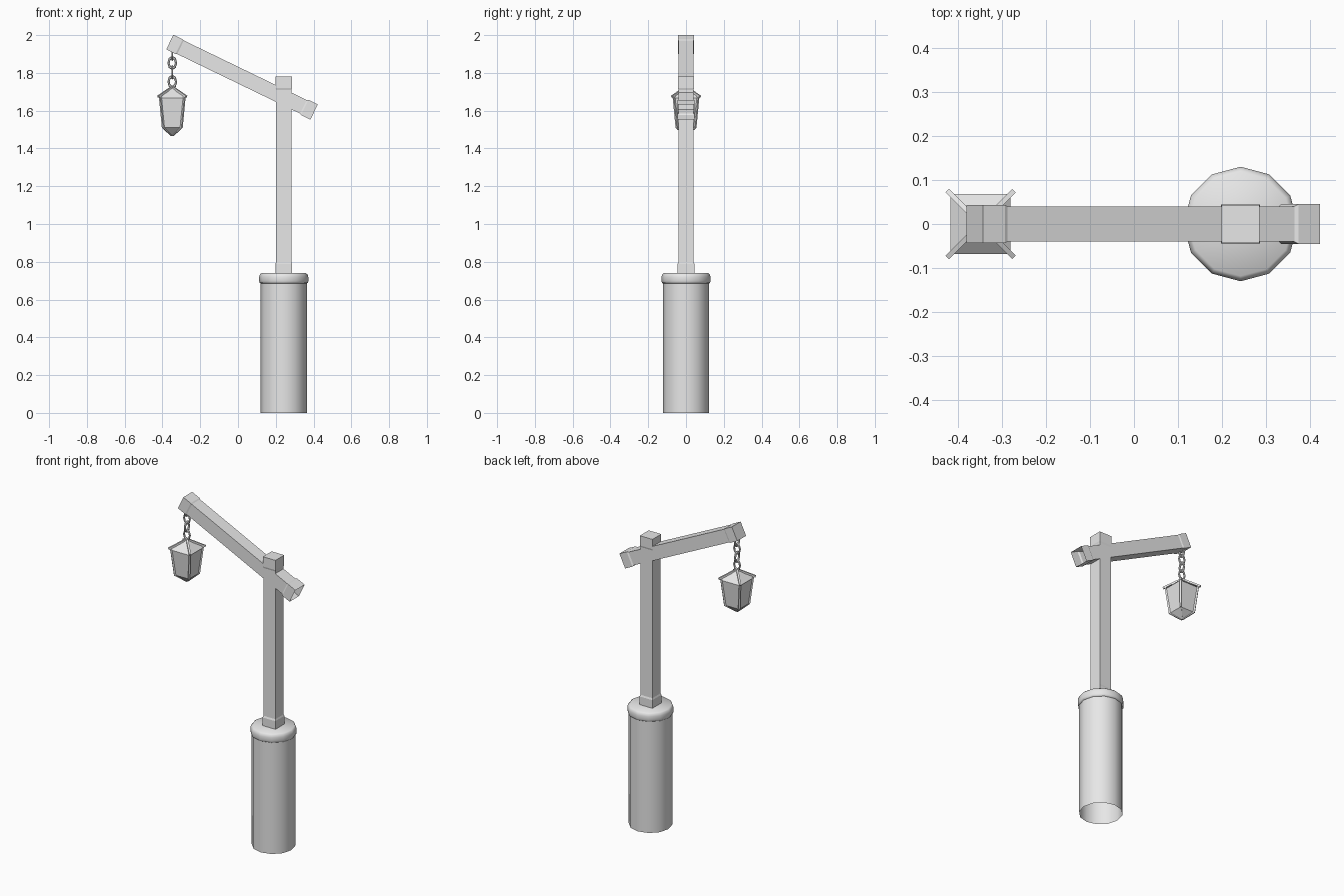
import bpy
import bmesh
import math
from mathutils import Vector

cube = bpy.data.objects.get("Cube")
if cube:
    bpy.data.objects.remove(cube)

grey = bpy.data.materials.new("plain grey")
grey.use_nodes = True
grey.diffuse_color = (0.8, 0.8, 0.8, 1)
grey.node_tree.nodes["Principled BSDF"].inputs["Base Color"].default_value = grey.diffuse_color

POST_X, LAMP_X = 0.242, -0.348


def loft(name, rings, sides, location, bottom=True, top=True, square=False):
    """Stack regular rings of (height, radius); square rings use half width."""
    bm = bmesh.new()
    turn = math.pi / sides if square else 0
    grow = math.sqrt(2) if square else 1
    loops = []
    for z, r in rings:
        angles = [turn + math.tau * i / sides for i in range(sides)]
        loops.append([bm.verts.new((r * grow * math.cos(a), r * grow * math.sin(a), z))
                      for a in angles])
    for low, high in zip(loops, loops[1:]):
        for i in range(sides):
            j = (i + 1) % sides
            bm.faces.new((low[i], low[j], high[j], high[i]))
    if bottom:
        bm.faces.new(loops[0][::-1])
    if top:
        bm.faces.new(loops[-1])
    mesh = bpy.data.meshes.new(name)
    bm.to_mesh(mesh)
    bm.free()
    mesh.materials.append(grey)
    obj = bpy.data.objects.new(name, mesh)
    obj.location = location
    bpy.context.collection.objects.link(obj)
    return obj


def smooth(obj, angle):
    bpy.ops.object.select_all(action="DESELECT")
    obj.select_set(True)
    bpy.context.view_layer.objects.active = obj
    bpy.ops.object.shade_smooth_by_angle(angle=math.radians(angle))


def bar(name, start, end, half):
    """Thin square rod between two points."""
    start, end = Vector(start), Vector(end)
    way = end - start
    rod = loft(name, [(0, half), (way.length, half)], 4, start, square=True)
    rod.rotation_euler = way.to_track_quat("Z", "Y").to_euler()
    return rod


# Round base, open underneath, with a rounded rim
base = loft("base_column", [(0, 0.122), (0.7, 0.122)], 12, (POST_X, 0, 0), False, False)
rim = loft("base_rim", [(0.685, 0.121), (0.688, 0.127), (0.697, 0.13), (0.72, 0.13),
                        (0.733, 0.126), (0.74, 0.118)], 12, (POST_X, 0, 0))
for part in (base, rim):
    smooth(part, 45)

# Square post, slightly thicker at both ends
loft("post", [(0.74, 0.044), (0.79, 0.044), (0.8, 0.04), (1.71, 0.04),
              (1.72, 0.043), (1.78, 0.043)], 4, (POST_X, 0, 0), square=True)

# Slanted beam, thicker at both ends, open at the low end
low, high = Vector((0.403, 0, 1.593)), Vector((-0.361, 0, 1.963))
length = (high - low).length
beam = loft("beam", [(0, 0.045), (0.055, 0.045), (0.063, 0.04), (length - 0.063, 0.04),
                     (length - 0.055, 0.043), (length, 0.043)], 4, low, bottom=False, square=True)
beam.rotation_euler = (0, -math.atan2(low.x - high.x, high.z - low.z), 0)

# Chain of alternating links
for i, z in enumerate((1.9, 1.853, 1.803, 1.753)):
    bpy.ops.mesh.primitive_torus_add(major_segments=8, minor_segments=6,
                                     major_radius=0.02, minor_radius=0.006,
                                     location=(LAMP_X, 0, z))
    link = bpy.context.object
    link.name = f"chain_link_{i + 1}"
    link.data.materials.append(grey)
    for v in link.data.vertices:
        x, y, h = v.co
        v.co = (x, h, y * 1.45)
    link.data.flip_normals()
    link.rotation_euler.z = 0 if i % 2 else math.pi / 2
    smooth(link, 50)

# Lantern: roof, tapered panes and pointed underside
lamp = (LAMP_X, 0, 0)
loft("lantern_roof", [(1.668, 0.068), (1.722, 0.006)], 4, lamp, square=True)
loft("lantern_panes", [(1.51, 0.048), (1.668, 0.064)], 4, lamp, square=True)
loft("lantern_underside", [(1.466, 0.004), (1.51, 0.048)], 4, lamp, square=True)

# Ribs along the lantern corners
for sx in (-1, 1):
    for sy in (-1, 1):
        def corner(half, z):
            return (LAMP_X + sx * half, sy * half, z)
        bar("roof_rib", corner(0.002, 1.724), corner(0.074, 1.674), 0.0055)
        bar("side_rib", corner(0.064, 1.675), corner(0.048, 1.508), 0.005)
        bar("underside_rib", corner(0.048, 1.51), corner(0.004, 1.47), 0.004)
